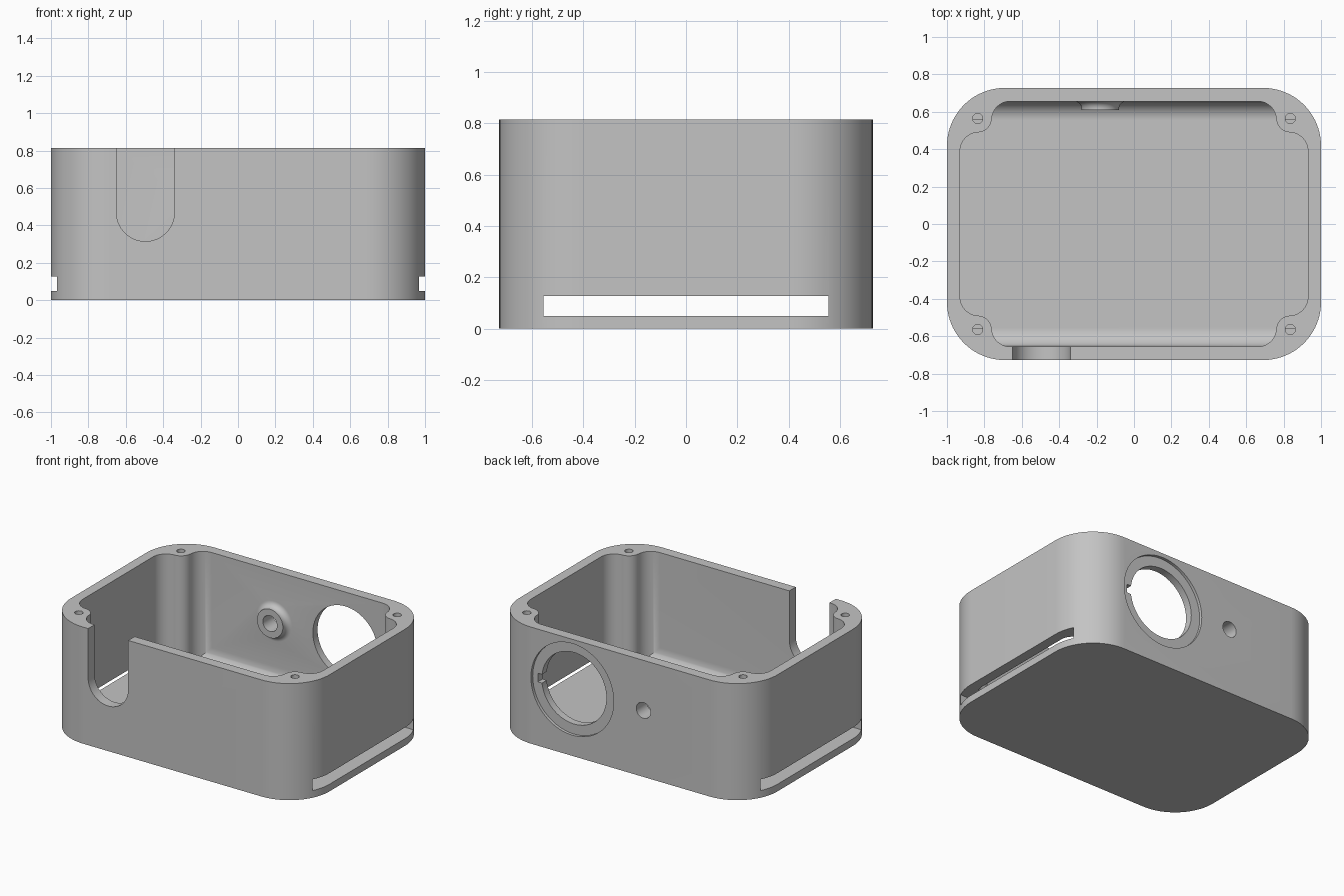
import bpy, bmesh, math

if "Cube" in bpy.data.objects:
    bpy.data.objects.remove(bpy.data.objects["Cube"], do_unlink=True)

HEIGHT, HALF_Y, FLOOR = 0.815, 0.7275, 0.05
WALL_Y = 0.656                       # inner face of the front and back walls
PORT = (0.37, 0.465)                 # large round opening, x and z
VENT = (-0.18, 0.465)                # small bossed hole, x and z

grey = bpy.data.materials.new("plain grey")
grey.use_nodes = True
grey.diffuse_color = (0.55, 0.55, 0.55, 1)
grey.node_tree.nodes["Principled BSDF"].inputs["Base Color"].default_value = grey.diffuse_color


def arc(cx, cy, r, start, end, n=20):
    angles = [math.radians(start + (end - start) * i / n) for i in range(n + 1)]
    return [(cx + r * math.cos(a), cy + r * math.sin(a)) for a in angles]


def circle(cx, cy, r, n=64):
    return arc(cx, cy, r, 0, 360, n)[:-1]


def rect(u0, v0, u1, v1):
    return [(u0, v0), (u1, v0), (u1, v1), (u0, v1)]


def four_corners(quadrant):
    """Mirror a counter-clockwise quadrant outline into a closed outline."""
    loop = []
    for sx, sy in ((1, 1), (-1, 1), (-1, -1), (1, -1)):
        pts = [(sx * x, sy * y) for x, y in quadrant]
        loop += pts if sx == sy else pts[::-1]
    return loop


def loft(name, axis, sections):
    """Solid through a list of (outline, position along axis)."""
    place = {"X": lambda u, v, t: (t, u, v),
             "Y": lambda u, v, t: (u, t, v),
             "Z": lambda u, v, t: (u, v, t)}[axis]
    bm = bmesh.new()
    rings = [[bm.verts.new(place(u, v, t)) for u, v in pts] for pts, t in sections]
    for a, b in zip(rings, rings[1:]):
        for i in range(len(a)):
            j = (i + 1) % len(a)
            bm.faces.new((a[i], a[j], b[j], b[i]))
    bm.faces.new(rings[0])
    bm.faces.new(rings[-1])
    bmesh.ops.recalc_face_normals(bm, faces=bm.faces)
    mesh = bpy.data.meshes.new(name)
    bm.to_mesh(mesh)
    bm.free()
    mesh.materials.append(grey)
    obj = bpy.data.objects.new(name, mesh)
    bpy.context.collection.objects.link(obj)
    return obj


def prism(name, axis, pts, a, b):
    return loft(name, axis, [(pts, a), (pts, b)])


def combine(operation, tool):
    mod = case.modifiers.new(tool.name, "BOOLEAN")
    mod.operation, mod.solver, mod.object = operation, "EXACT", tool
    bpy.context.view_layer.objects.active = case
    bpy.ops.object.modifier_apply(modifier=mod.name)
    bpy.data.objects.remove(tool, do_unlink=True)


# Outer block with large rounded corners
R = 0.31
case = prism("enclosure_base", "Z", four_corners(arc(1 - R, HALF_Y - R, R, 0, 90)), 0, HEIGHT)

# Cavity, leaving a rounded screw post in each corner
cavity = four_corners(arc(0.83, 0.39, 0.1, 0, 90)
                      + arc(0.836, 0.565, 0.075, 270, 180)
                      + arc(0.661, WALL_Y - 0.1, 0.1, 0, 90))
combine("DIFFERENCE", prism("cavity", "Z", cavity, FLOOR, 1))

# Concave fillets where the floor meets the front and back walls
fillet = arc(WALL_Y - 0.1, FLOOR + 0.1, 0.1, 0, -90) + [(WALL_Y - 0.1, 0.02), (0.69, 0.02), (0.69, 0.15)]
for side, name in ((-1, "front_fillet"), (1, "back_fillet")):
    combine("UNION", prism(name, "X", [(side * y, z) for y, z in fillet], -0.763, 0.763))

# Flared boss inside the back wall
flare = [(circle(*VENT, 0.14), 0.69), (circle(*VENT, 0.14), WALL_Y)]
flare += [(circle(*VENT, r), y) for r, y in arc(0.14, 0.616, 0.04, 90, 180, 8)[1:]]
flare.append((circle(*VENT, 0.1), 0.61))
combine("UNION", loft("boss", "Y", flare))

# Slot running through both side walls just above the floor
combine("DIFFERENCE", prism("side_slot", "X", rect(-0.556, FLOOR, 0.556, 0.128), -1.2, 1.2))

# U-shaped notch in the front wall
notch = arc(-0.495, 0.47, 0.155, 180, 360, 40) + [(-0.34, 1), (-0.65, 1)]
combine("DIFFERENCE", prism("front_notch", "Y", notch, -0.9, -0.6))

# Back wall openings: port with shallow recess and key, and the boss hole
px, pz = PORT
combine("DIFFERENCE", prism("port_recess", "Y", circle(px, pz, 0.32, 96), HALF_Y - 0.02, 0.9))
combine("DIFFERENCE", prism("port_hole", "Y", circle(px, pz, 0.25, 96), 0.6, 0.9))
combine("DIFFERENCE", prism("port_key", "Y", rect(px + 0.2, pz - 0.03, px + 0.28, pz + 0.03), 0.6, 0.9))
combine("DIFFERENCE", prism("boss_hole", "Y", circle(*VENT, 0.055), 0.5, 0.9))

# Screw holes down the corner posts
for sx in (-1, 1):
    for sy in (-1, 1):
        combine("DIFFERENCE", prism("screw_hole", "Z", circle(sx * 0.836, sy * 0.564, 0.027, 32), 0.06, 1))

bpy.ops.object.select_all(action="DESELECT")
case.select_set(True)
bpy.context.view_layer.objects.active = case
bpy.ops.object.shade_smooth_by_angle(angle=math.radians(30))
